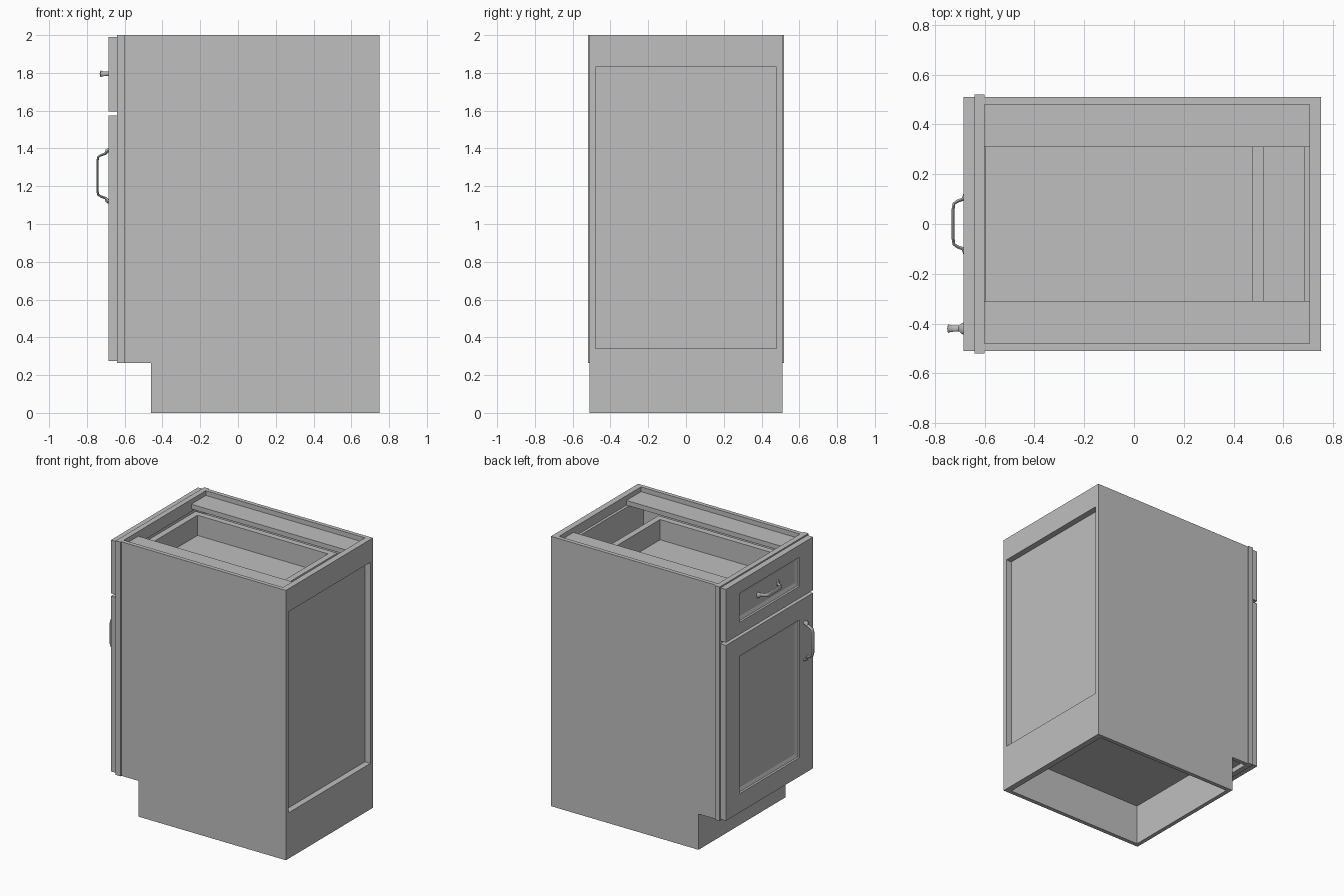
import bpy, bmesh, math
from mathutils import Vector

cube = bpy.data.objects.get("Cube")
if cube:
    bpy.data.objects.remove(cube, do_unlink=True)

grey = bpy.data.materials.new("plain grey")
grey.use_nodes = True
GREY = (0.52, 0.52, 0.52, 1)
grey.diffuse_color = GREY
grey.node_tree.nodes["Principled BSDF"].inputs["Base Color"].default_value = GREY


def finish(name, bm):
    bmesh.ops.recalc_face_normals(bm, faces=bm.faces)
    mesh = bpy.data.meshes.new(name)
    bm.to_mesh(mesh)
    bm.free()
    mesh.materials.append(grey)
    obj = bpy.data.objects.new(name, mesh)
    bpy.context.collection.objects.link(obj)
    return obj


def box(name, x, y, z):
    bm = bmesh.new()
    bmesh.ops.create_cube(bm, size=1)
    for v in bm.verts:
        v.co = [lo + (hi - lo) * (c + 0.5) for c, (lo, hi) in zip(v.co, (x, y, z))]
    return finish(name, bm)


def loft(name, rings):
    """Skin a list of rings and cap both ends."""
    bm = bmesh.new()
    loops = [[bm.verts.new(p) for p in ring] for ring in rings]
    n = len(loops[0])
    for a, b in zip(loops, loops[1:]):
        for i in range(n):
            j = (i + 1) % n
            bm.faces.new((a[i], a[j], b[j], b[i]))
    bm.faces.new(loops[0])
    bm.faces.new(loops[-1])
    return finish(name, bm)


def panelled_front(name, z0, z1, rail):
    """Overlay front with a sloped moulding down to a sunken centre panel."""
    steps = [(0, 0, -0.64), (0, 0, -0.685), (0.16, rail, -0.685),
             (0.165, rail + 0.005, -0.675), (0.19, rail + 0.03, -0.665)]
    rings = []
    for my, mz, x in steps:
        y, lo, hi = 0.51 - my, z0 + mz, z1 - mz
        rings.append([(x, -y, lo), (x, y, lo), (x, y, hi), (x, -y, hi)])
    loft(name, rings)


def pull(name, centre, along, depth, half):
    """Bow handle: flared feet, slim legs and a broader grip."""
    side = Vector((-1, 0, 0)).cross(along)
    out = Vector((-1, 0, 0))
    # distance along, distance out, half width, half thickness
    path = [(half + 0.018, 0, 0.024, 0.012), (half + 0.014, 0.008, 0.02, 0.01),
            (half, 0.016, 0.012, 0.007), (half - 0.008, depth * 0.6, 0.012, 0.006),
            (half - 0.018, depth * 0.85, 0.015, 0.006),
            (half - 0.04, depth - 0.006, 0.018, 0.006)]
    path += [(-a, o, w, t) for a, o, w, t in reversed(path)]
    pts = [centre + along * a + out * o for a, o, w, t in path]
    rings = []
    for i, (a, o, w, t) in enumerate(path):
        tangent = (pts[min(i + 1, len(pts) - 1)] - pts[max(i - 1, 0)]).normalized()
        if i in (0, len(pts) - 1):
            tangent = out
        normal = tangent.cross(side).normalized()
        # keep the end sections turning the same way as their neighbours
        if i == len(pts) - 1:
            normal = -normal
        rings.append([pts[i] + side * w * math.cos(k * math.pi / 6)
                      + normal * t * math.sin(k * math.pi / 6) for k in range(12)])
    obj = loft(name, rings)
    bpy.ops.object.select_all(action='DESELECT')
    obj.select_set(True)
    bpy.context.view_layer.objects.active = obj
    bpy.ops.object.shade_smooth_by_angle(angle=math.radians(50))


# Carcass sides with toe-kick notch, and top braces
outline = [(-0.46, 0), (0.75, 0), (0.75, 2), (-0.60, 2), (-0.60, 0.265), (-0.46, 0.265)]
for s, label in ((-1, "right"), (1, "left")):
    loft("side_panel_" + label,
         [[(x, s * y, z) for x, z in outline] for y in (0.48, 0.51)])
    box("top_brace_" + label, (-0.60, 0.705), sorted((s * 0.31, s * 0.48)), (1.93, 1.965))

# Carcass bottom, back and toe kick
box("bottom_panel", (-0.60, 0.705), (-0.48, 0.48), (0.30, 0.34))
box("back_panel", (0.685, 0.705), (-0.48, 0.48), (0.34, 1.93))
box("back_top_rail", (0.705, 0.75), (-0.48, 0.48), (1.83, 2))
box("back_bottom_rail", (0.705, 0.75), (-0.48, 0.48), (0, 0.34))
box("toe_kick", (-0.46, -0.43), (-0.48, 0.48), (0, 0.30))

# Face frame
FRAME = (-0.64, -0.60)
for s, label in ((-1, "right"), (1, "left")):
    box("frame_stile_" + label, FRAME, sorted((s * 0.44, s * 0.52)), (0.265, 2))
for label, z in (("bottom", (0.265, 0.34)), ("middle", (1.54, 1.63)), ("top", (1.91, 2))):
    box("frame_rail_" + label, FRAME, (-0.44, 0.44), z)

# Drawer box
box("drawer_floor", (-0.60, 0.48), (-0.39, 0.39), (1.68, 1.71))
box("drawer_back", (0.475, 0.52), (-0.42, 0.42), (1.65, 1.86))
box("drawer_inner_front", (-0.64, -0.595), (-0.42, 0.42), (1.65, 1.86))
for s, label in ((-1, "right"), (1, "left")):
    box("drawer_side_" + label, (-0.595, 0.475), sorted((s * 0.375, s * 0.42)), (1.65, 1.86))

# Door, drawer front and their pulls
panelled_front("door", 0.275, 1.575, 0.14)
panelled_front("drawer_front", 1.595, 1.99, 0.09)
pull("door_pull", Vector((-0.685, -0.42, 1.255)), Vector((0, 0, 1)), 0.065, 0.118)
pull("drawer_pull", Vector((-0.67, 0, 1.795)), Vector((0, 1, 0)), 0.062, 0.10)
